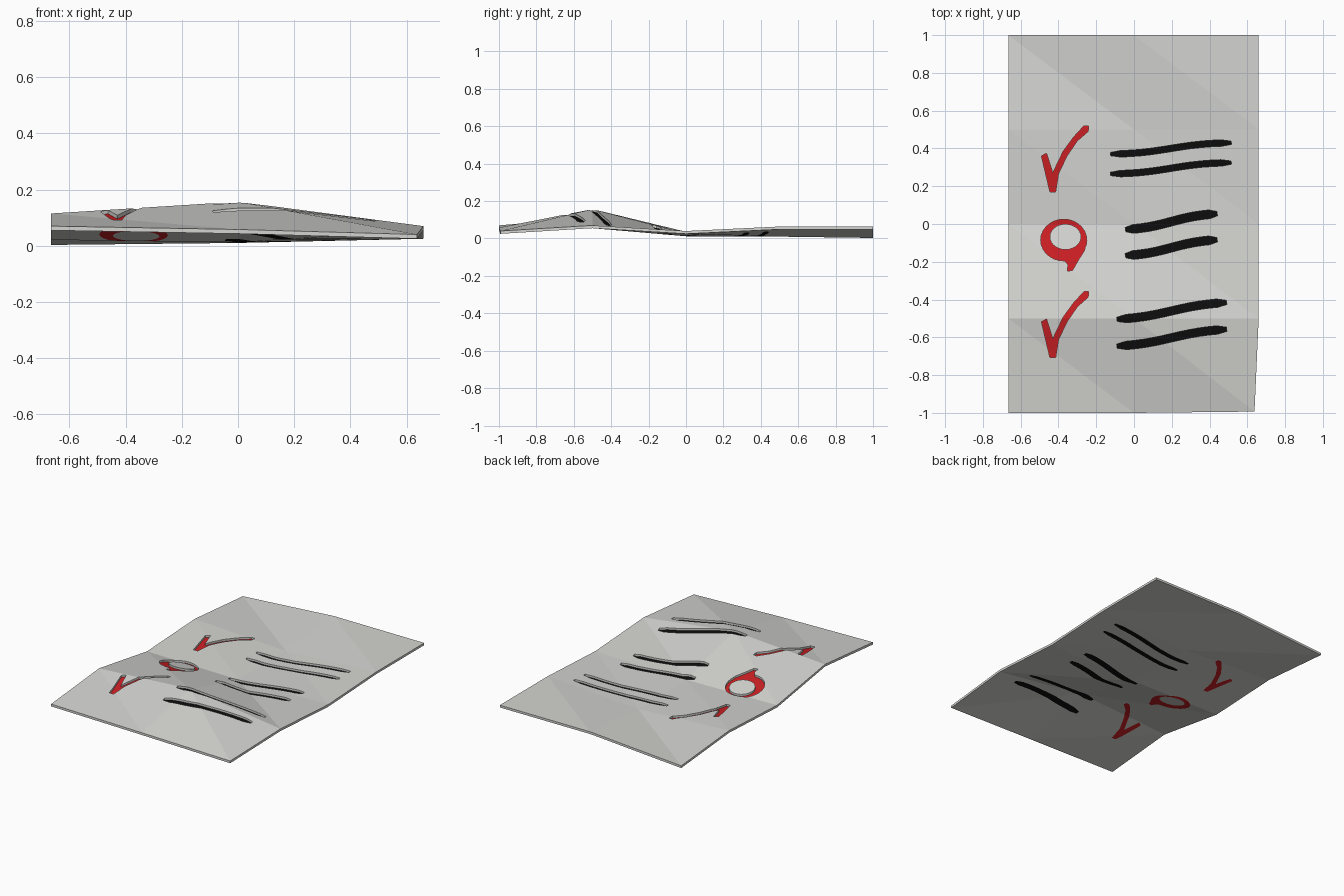
import bpy, bmesh, math
from mathutils import Vector

cube = bpy.data.objects.get("Cube")
if cube:
    bpy.data.objects.remove(cube, do_unlink=True)


def material(name, rgb):
    m = bpy.data.materials.new(name)
    m.use_nodes = True
    color = (*rgb, 1.0)
    m.diffuse_color = color
    m.node_tree.nodes["Principled BSDF"].inputs["Base Color"].default_value = color
    return m


paper_grey = material("paper_white", (0.66, 0.66, 0.64))
ink_black = material("ink_black", (0.004, 0.004, 0.004))
ink_red = material("ink_red", (0.6, 0.014, 0.017))

# Top height of the folded sheet: one row per fold, front to back
THICK = 0.015
COLS = (-0.665, 0.0, 0.66)
ROWS = {
    -1.0: (0.070, 0.058, 0.040),
    -0.5: (0.115, 0.157, 0.070),
    0.0: (0.036, 0.027, 0.040),
    0.5: (0.060, 0.025, 0.064),
    1.0: (0.018, 0.065, 0.064),
}


def add_object(name, bm, mat=None):
    bmesh.ops.recalc_face_normals(bm, faces=bm.faces)
    mesh = bpy.data.meshes.new(name)
    bm.to_mesh(mesh)
    bm.free()
    obj = bpy.data.objects.new(name, mesh)
    bpy.context.collection.objects.link(obj)
    if mat:
        mesh.materials.append(mat)
    return obj


def folded_slab(name, thick, mat):
    """Closed folded sheet whose underside is fixed and whose top is thick above it."""
    bm = bmesh.new()
    grid = []
    for y, heights in ROWS.items():
        row = []
        for x, z in zip(COLS, heights):
            if y == -1.0 and x > 0:      # slightly clipped corner
                x, y = 0.638, -0.993
            row.append(bm.verts.new((x, y, z - THICK)))
        grid.append(row)
    for a, b in zip(grid, grid[1:]):
        for i in range(len(COLS) - 1):
            bm.faces.new((a[i], a[i + 1], b[i]))
            bm.faces.new((a[i + 1], b[i + 1], b[i]))
    ext = bmesh.ops.extrude_face_region(bm, geom=bm.faces[:], use_keep_orig=True)
    top = [e for e in ext["geom"] if isinstance(e, bmesh.types.BMVert)]
    bmesh.ops.translate(bm, verts=top, vec=(0, 0, thick))
    return add_object(name, bm, mat)


def prism(bm, loop):
    """Upright prism through the sheet from a flat outline."""
    low = [bm.verts.new((x, y, -0.5)) for x, y in loop]
    high = [bm.verts.new((x, y, 0.5)) for x, y in loop]
    bm.faces.new(low[::-1])
    bm.faces.new(high)
    for i in range(len(loop)):
        j = (i + 1) % len(loop)
        bm.faces.new((low[i], low[j], high[j], high[i]))


def ellipse(cx, cy, rx, ry, n=28):
    return [(cx + rx * math.cos(k * math.tau / n), cy + ry * math.sin(k * math.tau / n))
            for k in range(n)]


def ring(bm, outer, inner):
    loops = [[bm.verts.new((x, y, z)) for x, y in loop]
             for loop, z in ((outer, -0.5), (outer, 0.5), (inner, 0.5), (inner, -0.5))]
    n = len(outer)
    for a, b in zip(loops, loops[1:] + loops[:1]):
        for i in range(n):
            j = (i + 1) % n
            bm.faces.new((a[i], a[j], b[j], b[i]))


def pen_line(start, end, width, steps=12):
    """Outline of a slightly wavy pen line with blunt round ends."""
    a, b = Vector(start), Vector(end)
    side = Vector((a.y - b.y, b.x - a.x)).normalized()
    upper, lower = [], []
    for k in range(steps + 1):
        t = k / steps
        mid = a.lerp(b, t) - side * 0.007 * math.sin(t * math.tau)
        half = width / 2 * (0.5 if k in (0, steps) else 1.0)
        upper.append(tuple(mid + side * half))
        lower.append(tuple(mid - side * half))
    return lower + upper[::-1]


# Black writing: three pairs of lines
black_bm = bmesh.new()
for x0, y0, x1, y1, gap, width in (
        (-0.125, 0.37, 0.515, 0.43, 0.105, 0.034),
        (-0.045, -0.03, 0.44, 0.055, 0.138, 0.046),
        (-0.09, -0.505, 0.49, -0.415, 0.142, 0.044)):
    for drop in (0, gap):
        prism(black_bm, pen_line((x0, y0 - drop), (x1, y1 - drop), width))
black_cutter = add_object("black_cutter", black_bm)

# Red marks: two ticks and a loop with a tail
TICK = [(-.49, .36), (-.463, .375), (-.43, .27), (-.375, .385), (-.32, .46),
        (-.265, .52), (-.24, .52), (-.243, .49), (-.30, .44), (-.355, .36),
        (-.40, .265), (-.415, .17), (-.445, .17), (-.47, .275)]
TAIL = [(-.252, -.09), (-.262, -.14), (-.297, -.195), (-.325, -.245), (-.352, -.25),
        (-.35, -.215), (-.37, -.19), (-.345, -.14), (-.315, -.15), (-.29, -.10)]
red_bm = bmesh.new()
for drop in (0, 0.878):
    prism(red_bm, [(x, y - drop) for x, y in TICK])
ring(red_bm, ellipse(-0.372, -0.085, 0.122, 0.11), ellipse(-0.363, -0.068, 0.083, 0.068))
red_cutter = add_object("red_cutter", red_bm)
tail_bm = bmesh.new()
prism(tail_bm, TAIL)
tail_cutter = add_object("tail_cutter", tail_bm)


def carve(obj, cutters, operation):
    """Apply booleans and keep the object's own single material."""
    mat = obj.data.materials[0]
    for cutter in cutters:
        mod = obj.modifiers.new("carve", "BOOLEAN")
        mod.operation = operation
        mod.solver = "EXACT"
        mod.object = cutter
    bpy.context.view_layer.update()
    graph = bpy.context.evaluated_depsgraph_get()
    mesh = bpy.data.meshes.new_from_object(obj.evaluated_get(graph))
    obj.modifiers.clear()
    obj.data = mesh
    mesh.materials.clear()
    mesh.materials.append(mat)
    for face in mesh.polygons:
        face.material_index = 0
        face.use_smooth = False


# Sheet with the marks cut out, and thin ink inlays level with the underside
cutters = (black_cutter, red_cutter, tail_cutter)
carve(folded_slab("paper_sheet", THICK, paper_grey), cutters, "DIFFERENCE")
carve(folded_slab("black_lines", 0.002, ink_black), [black_cutter], "INTERSECT")
carve(folded_slab("red_marks", 0.002, ink_red), [red_cutter], "INTERSECT")
carve(folded_slab("red_tail", 0.002, ink_red), [tail_cutter], "INTERSECT")
for cutter in cutters:
    bpy.data.objects.remove(cutter, do_unlink=True)
